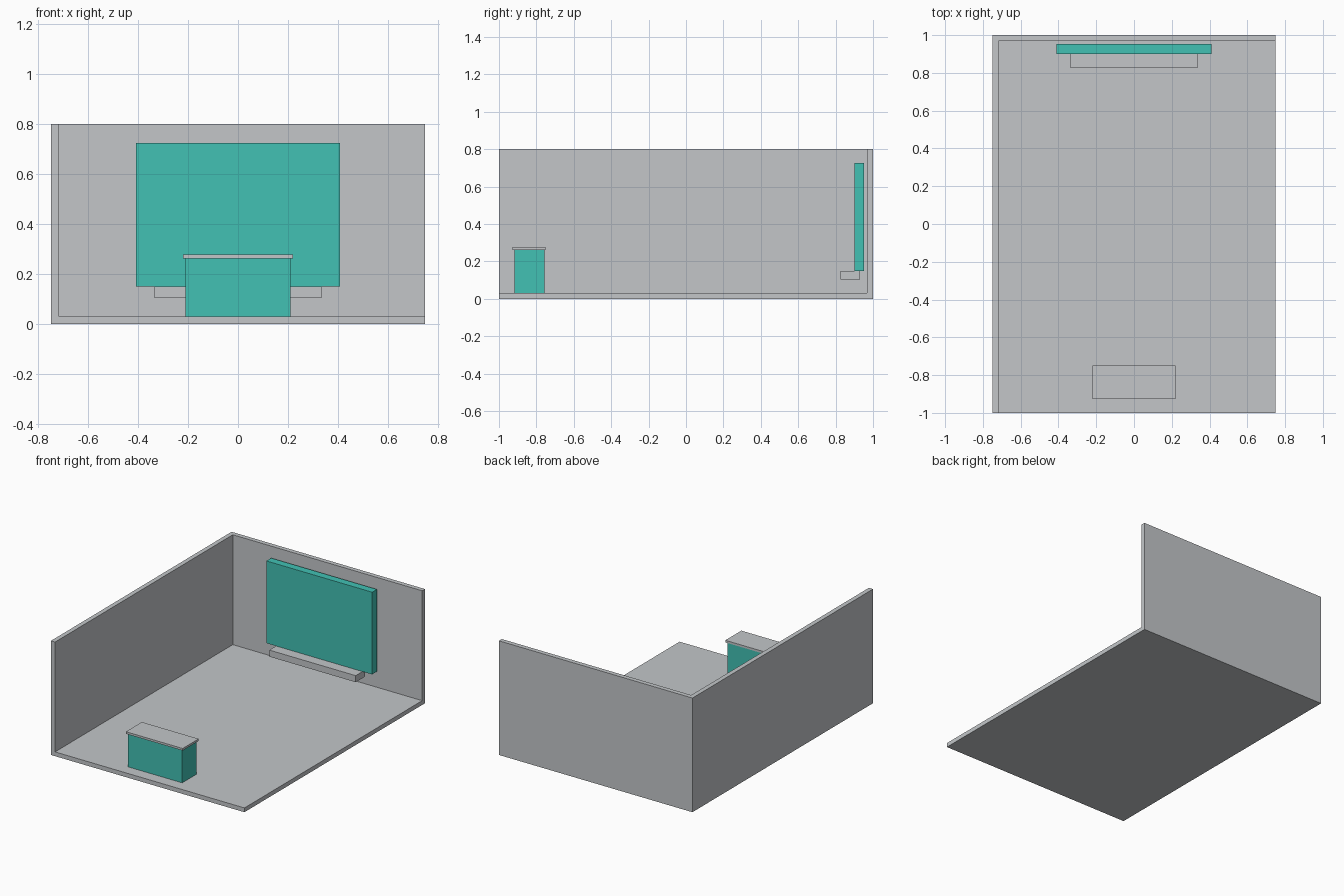
import bpy

if "Cube" in bpy.data.objects:
    bpy.data.objects.remove(bpy.data.objects["Cube"])


def material(name, rgb):
    m = bpy.data.materials.new(name)
    m.diffuse_color = (*rgb, 1.0)
    m.use_nodes = True
    m.node_tree.nodes["Principled BSDF"].inputs["Base Color"].default_value = m.diffuse_color
    return m


GREY = material("light grey", (0.546, 0.565, 0.584))
TEAL = material("teal", (0.054, 0.533, 0.456))


def box(name, x, y, z, mat):
    """Box from (min, max) ranges on each axis."""
    bpy.ops.mesh.primitive_cube_add(size=1)
    ob = bpy.context.object
    ob.name = name
    for v in ob.data.vertices:
        v.co = [r[0] if c < 0 else r[1] for c, r in zip(v.co, (x, y, z))]
    ob.data.materials.append(mat)
    return ob


# Room shell: floor, left wall and back wall as one solid
W, T, H = 0.75, 0.032, 0.8
room = box("room_shell", (-W, W), (-1, 1), (0, H), GREY)
cutter = box("room_cutter", (-W + T, 2), (-2, 1 - T), (0.03, 2), GREY)
cutter.hide_render = True
cut = room.modifiers.new("hollow", 'BOOLEAN')
cut.operation = 'DIFFERENCE'
cut.solver = 'EXACT'
cut.object = cutter
bpy.context.view_layer.objects.active = room
bpy.ops.object.modifier_apply(modifier=cut.name)
bpy.data.objects.remove(cutter)

# Wall panel with the ledge below it
box("wall_panel", (-0.41, 0.41), (0.90, 0.953), (0.149, 0.725), TEAL)
box("panel_ledge", (-0.335, 0.335), (0.825, 0.93), (0.103, 0.149), GREY)

# Front counter, set slightly into the floor, with its overhanging top
box("counter_body", (-0.21, 0.21), (-0.918, -0.757), (0.005, 0.262), TEAL)
box("counter_top", (-0.22, 0.22), (-0.927, -0.75), (0.262, 0.277), GREY)
